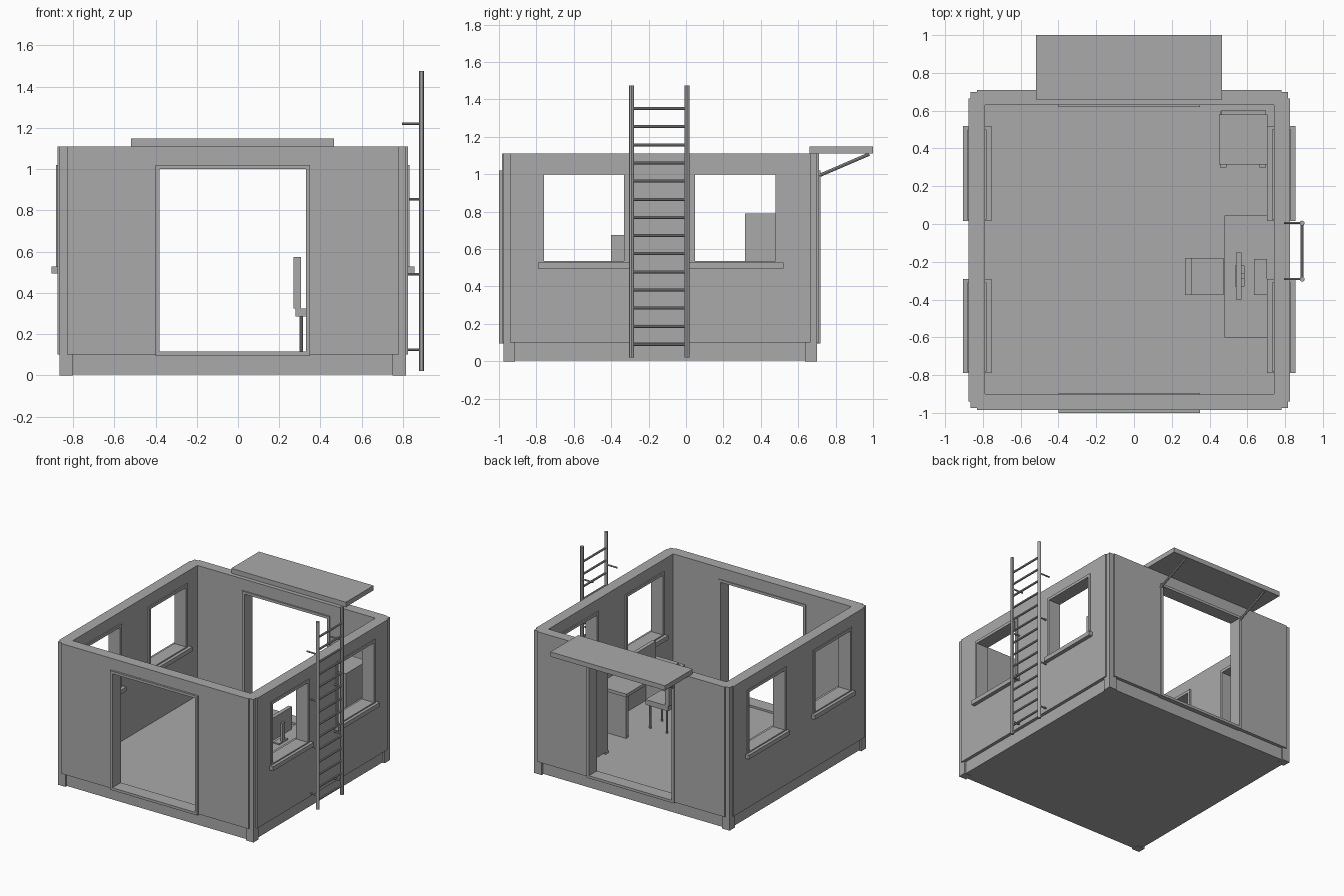
import bpy, bmesh
from mathutils import Vector

if "Cube" in bpy.data.objects:
    bpy.data.objects.remove(bpy.data.objects["Cube"])

grey = bpy.data.materials.new("plain_grey")
grey.diffuse_color = (0.4, 0.4, 0.4, 1)
grey.use_nodes = True
grey.node_tree.nodes["Principled BSDF"].inputs["Base Color"].default_value = grey.diffuse_color


def finish(name, bm):
    bmesh.ops.recalc_face_normals(bm, faces=bm.faces)
    me = bpy.data.meshes.new(name)
    bm.to_mesh(me)
    bm.free()
    me.materials.append(grey)
    ob = bpy.data.objects.new(name, me)
    bpy.context.collection.objects.link(ob)
    return ob


def add_box(bm, x, y, z):
    vs = bmesh.ops.create_cube(bm, size=1)["verts"]
    for v in vs:
        v.co = [r[0] if c < 0 else r[1] for c, r in zip(v.co, (x, y, z))]


def boxes(name, *specs):
    bm = bmesh.new()
    for s in specs:
        add_box(bm, *s)
    return finish(name, bm)


def rods(name, ends, radius, sides=10):
    bm = bmesh.new()
    for a, b in ends:
        a, b = Vector(a), Vector(b)
        d = b - a
        m = d.to_track_quat('Z', 'Y').to_matrix().to_4x4()
        m.translation = (a + b) / 2
        bmesh.ops.create_cone(bm, cap_ends=True, segments=sides, radius1=radius,
                              radius2=radius, depth=d.length, matrix=m)
    ob = finish(name, bm)
    bpy.context.view_layer.objects.active = ob
    ob.select_set(True)
    bpy.ops.object.shade_smooth_by_angle()
    ob.select_set(False)
    return ob


def frame(name, axis, span, depth, z, w):
    """Rectangular frame around an opening, made as one extruded ring."""
    bm = bmesh.new()
    (a, b), (c, d) = span, z
    rings = []
    for t in depth:
        for k in (0, w):
            pts = [(a + k, c + k), (b - k, c + k), (b - k, d - k), (a + k, d - k)]
            rings.append([bm.verts.new((p, t, q) if axis == 'x' else (t, p, q))
                          for p, q in pts])
    for r, s in ((0, 1), (2, 3), (0, 2), (1, 3)):
        for i in range(4):
            j = (i + 1) % 4
            bm.faces.new((rings[r][i], rings[r][j], rings[s][j], rings[s][i]))
    return finish(name, bm)


CX, CY = -0.025, -0.1375            # centre of the cabin
FLOOR, TOP = 0.10, 1.11
DOOR = (-0.40, 0.35)
WINDOWS = ((-0.78, -0.31), (0.025, 0.50))

# walls: stepped-corner outline, hollowed, with openings cut through
corner = [(0.805, 0.8475), (0.805, 0.8375), (0.84, 0.8375),
          (0.84, 0.8025), (0.85, 0.8025)]
outline = []
for sx, sy, rev in ((1, 1, 0), (1, -1, 1), (-1, -1, 0), (-1, 1, 1)):
    pts = corner[::-1] if rev else corner
    outline += [(CX + sx * px, CY + sy * py) for px, py in pts]
bm = bmesh.new()
face = bm.faces.new([bm.verts.new((x, y, FLOOR)) for x, y in outline])
up = bmesh.ops.extrude_face_region(bm, geom=[face])["geom"]
for v in up:
    if isinstance(v, bmesh.types.BMVert):
        v.co.z = TOP
walls = finish("walls", bm)

cuts = [((-0.79, 0.74), (-0.90, 0.63), (0, 2)),
        ((-0.39, 0.34), (-1.2, 1.2), (0.105, 1.01))]
cuts += [((-1.2, 1.2), (a + 0.01, b - 0.01), (0.515, 1.01)) for a, b in WINDOWS]
for c in cuts:
    cutter = boxes("opening_cutter", c)
    cutter.hide_render = True
    mod = walls.modifiers.new("opening", 'BOOLEAN')
    mod.operation, mod.solver, mod.object = 'DIFFERENCE', 'EXACT', cutter
    bpy.context.view_layer.objects.active = walls
    bpy.ops.object.modifier_apply(modifier=mod.name)
    bpy.data.objects.remove(cutter)

# floor slab and corner feet
boxes("floor_slab", ((-0.85, 0.80), (-0.965, 0.685), (0.005, FLOOR)))
boxes("corner_feet", *[(x, y, (0, FLOOR))
                       for x in ((-0.865, -0.80), (0.75, 0.815))
                       for y in ((-0.975, -0.915), (0.635, 0.70))])

# door frames front and back
frame("front_door_frame", 'x', DOOR, (-1.0, -0.895), (0.095, 1.02), 0.02)
frame("back_door_frame", 'x', DOOR, (0.62, 0.72), (0.095, 1.02), 0.02)

# window frames and sills on both sides
for side, depth, sill in (("left", (-0.882, -0.78), (-0.905, -0.755)),
                          ("right", (0.73, 0.832), (0.705, 0.855))):
    for a, b in WINDOWS:
        frame(side + "_window_frame", 'y', (a, b), depth, (0.515, 1.02), 0.022)
        boxes(side + "_window_sill", (sill, (a - 0.01, b + 0.02), (0.495, 0.528)))

# canopy and its struts
boxes("canopy", ((-0.52, 0.465), (0.66, 1.0), (1.111, 1.148)))
rods("canopy_struts", [((x, 0.705, 0.99), (x, 0.98, 1.108))
                       for x in (-0.39, 0.345)], 0.009, 8)

# ladder on the right wall
LX, RAILS = 0.89, (-0.292, 0.005)
rods("ladder_rails", [((LX, y, 0.02), (LX, y, 1.475)) for y in RAILS], 0.013, 12)
rods("ladder_rungs", [((LX, RAILS[0], 0.09 + i * 0.097), (LX, RAILS[1], 0.09 + i * 0.097))
                      for i in range(14)], 0.008)
rods("ladder_brackets", [((0.795, y, z), (LX, y, z))
                         for y in RAILS for z in (0.125, 0.49, 0.855, 1.22)], 0.006)

# desk
boxes("desk", ((0.48, 0.74), (-0.60, 0.045), (0.425, 0.45)),
      ((0.49, 0.735), (-0.59, -0.56), (FLOOR, 0.425)),
      ((0.49, 0.735), (0.005, 0.035), (FLOOR, 0.425)))

# monitor and keyboard
boxes("monitor", ((0.54, 0.57), (-0.40, -0.15), (0.50, 0.675)),
      ((0.57, 0.585), (-0.29, -0.26), (0.45, 0.60)),
      ((0.535, 0.585), (-0.33, -0.22), (0.45, 0.46)))
boxes("keyboard", ((0.635, 0.705), (-0.375, -0.185), (0.45, 0.462)))

# chair
boxes("chair_seat", ((0.28, 0.475), (-0.375, -0.18), (0.285, 0.325)))
boxes("chair_back", ((0.27, 0.305), (-0.375, -0.18), (0.325, 0.575)))
rods("chair_legs", [((x, y, FLOOR), (x, y, 0.29))
                    for x in (0.307, 0.45) for y in (-0.35, -0.205)], 0.008)

# cabinet by the back wall
boxes("cabinet", ((0.45, 0.708), (0.315, 0.58), (0.12, 0.79)),
      ((0.46, 0.70), (0.58, 0.60), (0.14, 0.77)))
boxes("cabinet_feet", *[(x, y, (FLOOR, 0.12))
                        for x in ((0.455, 0.49), (0.665, 0.70))
                        for y in ((0.30, 0.335), (0.56, 0.595))])
